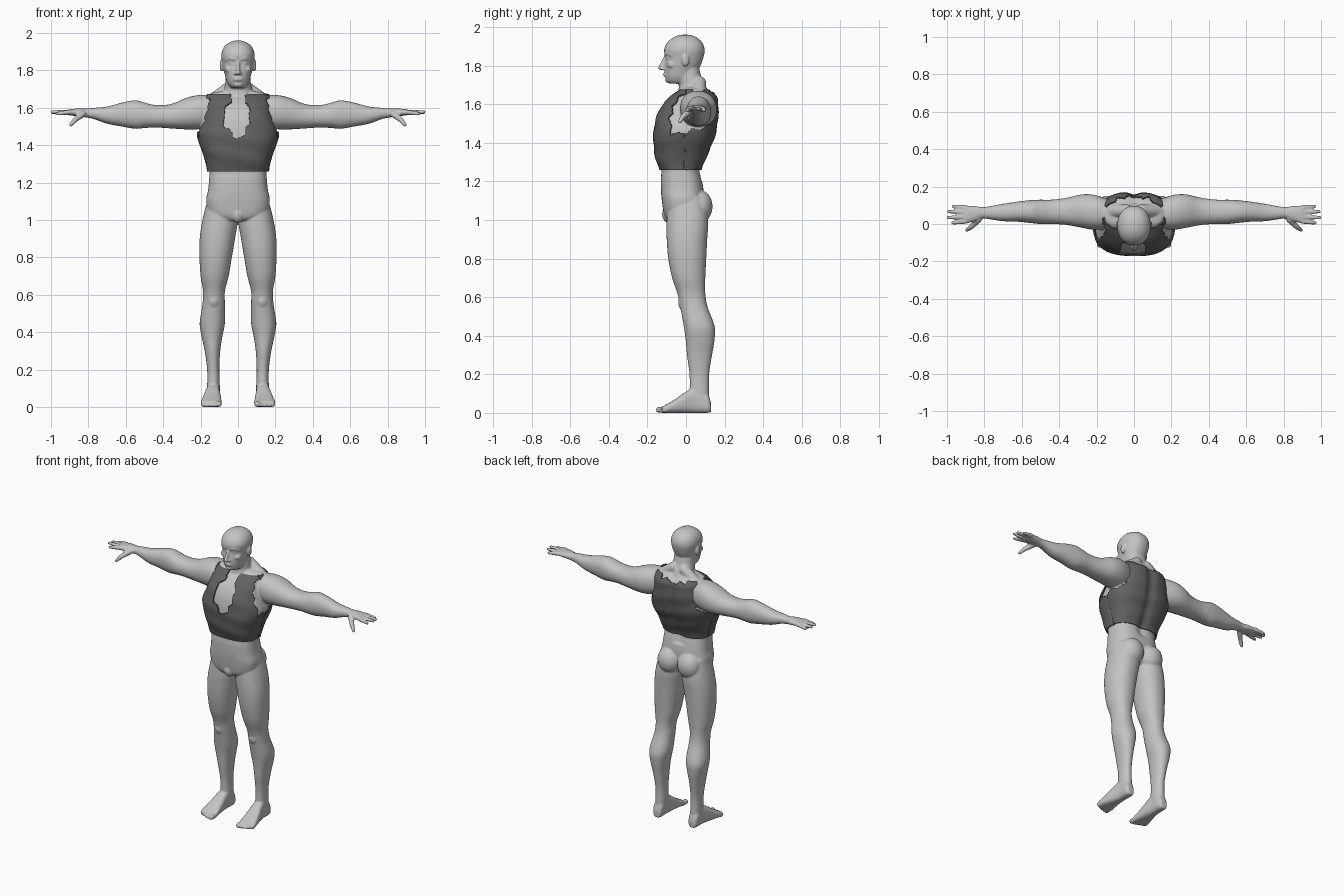
import bpy
import bmesh
from math import cos, sin, pi, exp, copysign
from mathutils import Vector, Matrix

if "Cube" in bpy.data.objects:
    bpy.data.objects.remove(bpy.data.objects["Cube"], do_unlink=True)


def make_material(name, value):
    mat = bpy.data.materials.new(name)
    mat.use_nodes = True
    colour = (value, value, value, 1)
    mat.diffuse_color = colour
    shader = mat.node_tree.nodes["Principled BSDF"]
    shader.inputs["Base Color"].default_value = colour
    shader.inputs["Roughness"].default_value = 0.7
    return mat


def interpolate(rows, steps):
    """Smooth spline through the key rows."""
    result = []
    for i in range(len(rows) - 1):
        before, start = rows[max(i - 1, 0)], rows[i]
        end, after = rows[i + 1], rows[min(i + 2, len(rows) - 1)]
        for k in range(steps):
            t = k / steps
            result.append([
                b + t * (c - a) / 2 + t * t * (a - 2.5 * b + 2 * c - d / 2)
                + t ** 3 * (1.5 * (b - c) + (d - a) / 2)
                for a, b, c, d in zip(before, start, end, after)])
    return result + [list(rows[-1])]


def loft(bm, axis, rows, power=2.2, sides=40, steps=5, caps=True):
    """Skin rounded sections; each row is position, low a, high a, low b, high b."""
    rings = []
    for t, a0, a1, b0, b1 in interpolate(rows, steps):
        ring = []
        for k in range(sides):
            angle = 2 * pi * k / sides
            c, s = (copysign(abs(f) ** (2 / power), f) for f in (cos(angle), sin(angle)))
            a = (a0 + a1) / 2 + c * (a1 - a0) / 2
            b = (b0 + b1) / 2 + s * (b1 - b0) / 2
            ring.append(bm.verts.new({"x": (t, a, b), "y": (a, t, b), "z": (a, b, t)}[axis]))
        rings.append(ring)
    for low, high in zip(rings, rings[1:]):
        for k in range(sides):
            n = (k + 1) % sides
            bm.faces.new((low[k], low[n], high[n], high[k]))
    if caps:
        bm.faces.new(rings[0])
        bm.faces.new(rings[-1])
    return [v for ring in rings for v in ring]


def blob(bm, centre, radii):
    matrix = Matrix.Translation(centre) @ Matrix.Diagonal((*radii, 1))
    bmesh.ops.create_icosphere(bm, subdivisions=3, radius=1, matrix=matrix)


def limb(bm, *joints):
    """Chain of tapered rods with round joints, each joint is (point, radius)."""
    for point, r in joints:
        blob(bm, point, (r, r, r))
    for (p, r), (q, s) in zip(joints, joints[1:]):
        p, q = Vector(p), Vector(q)
        turn = (q - p).to_track_quat('Z', 'Y').to_matrix().to_4x4()
        bmesh.ops.create_cone(bm, cap_ends=True, segments=16, radius1=r, radius2=s,
                              depth=(q - p).length,
                              matrix=Matrix.Translation((p + q) / 2) @ turn)


def symmetric(rows, inset=0):
    return [(z, inset - w, w - inset, f + inset, b - inset) for z, w, f, b in rows]


def spine_groove(verts):
    for v in verts:
        if v.co.y > 0 and v.co.z > 1.2:
            v.co.y -= 0.014 * exp(-(v.co.x / 0.03) ** 2)


def finish(bm, name, mat, modifier, **settings):
    bmesh.ops.recalc_face_normals(bm, faces=bm.faces[:])
    mesh = bpy.data.meshes.new(name)
    bm.to_mesh(mesh)
    bm.free()
    mesh.materials.append(mat)
    ob = bpy.data.objects.new(name, mesh)
    bpy.context.collection.objects.link(ob)
    bpy.ops.object.select_all(action='DESELECT')
    ob.select_set(True)
    bpy.context.view_layer.objects.active = ob
    mod = ob.modifiers.new(modifier.title(), modifier)
    for key, value in settings.items():
        setattr(mod, key, value)
    if modifier == 'REMESH':
        soften = ob.modifiers.new("Soften", 'SMOOTH')
        soften.factor, soften.iterations = 0.5, 4
    for mod in list(ob.modifiers):
        bpy.ops.object.modifier_apply(modifier=mod.name)
    bpy.ops.object.shade_smooth_by_angle(angle=pi / 3)
    return ob


skin = make_material("light grey skin", 0.55)
cloth = make_material("dark grey cloth", 0.12)

# Outer shape of the vest: height, half width, front, back
vest_rows = [(1.26, .165, -.14, .085), (1.3, .172, -.155, .1), (1.36, .19, -.168, .125),
             (1.42, .212, -.172, .15), (1.46, .22, -.17, .16), (1.5, .21, -.165, .167),
             (1.55, .193, -.152, .172), (1.6, .18, -.125, .172), (1.64, .175, -.085, .163),
             (1.675, .165, -.035, .13)]

body = bmesh.new()

# Leg
loft(body, "z", [
    (1.12, .01, .16, -.09, .1), (1, .002, .19, -.1, .115), (.9, .016, .205, -.1, .11),
    (.8, .033, .206, -.092, .105), (.7, .05, .2, -.072, .1), (.62, .07, .187, -.045, .1),
    (.55, .07, .19, -.03, .112), (.45, .07, .205, -.012, .148), (.38, .083, .195, -.002, .148),
    (.3, .095, .178, .005, .135), (.2, .1, .165, .018, .12), (.1, .097, .165, .02, .12),
    (.03, .1, .165, .03, .125)])
blob(body, (.13, -.005, .57), (.035, .035, .045))
blob(body, (.075, .07, 1.07), (.078, .068, .085))

# Foot and toes
loft(body, "y", [
    (.13, .112, .153, .005, .05), (.11, .1, .165, 0, .1), (.05, .098, .168, 0, .13),
    (0, .094, .178, 0, .11), (-.05, .09, .19, 0, .075), (-.1, .086, .2, 0, .045),
    (-.125, .09, .195, 0, .032)], power=2.8)
for i in range(5):
    r = .011 if i else .016
    x = .102 + .021 * i
    limb(body, ((x, -.1, .018), r), ((x, -.141 + .004 * i * i / 2, r), r))

# Arm and palm
loft(body, "x", [
    (.1, .01, .115, 1.53, 1.65), (.16, -.025, .14, 1.495, 1.668), (.22, -.03, .157, 1.485, 1.667),
    (.28, -.02, .158, 1.485, 1.652), (.36, -.005, .14, 1.49, 1.62), (.44, 0, .13, 1.495, 1.615),
    (.5, 0, .13, 1.492, 1.628), (.55, .005, .128, 1.488, 1.64), (.62, .012, .12, 1.5, 1.628),
    (.7, .015, .108, 1.515, 1.607), (.77, .025, .095, 1.54, 1.6), (.81, .03, .09, 1.548, 1.596),
    (.85, .015, .096, 1.554, 1.597), (.9, .003, .098, 1.56, 1.592), (.92, .01, .09, 1.565, 1.585)])

# Fingers and thumb
for base, tip in ((.088, (.966, .095, 1.568)), (.064, (.99, .066, 1.575)),
                  (.039, (.994, .034, 1.578)), (.014, (.968, .006, 1.568))):
    limb(body, ((.9, base, 1.577), .0135), (tip, .0095))
limb(body, ((.83, .025, 1.567), .018), ((.87, -.015, 1.537), .014), ((.893, -.032, 1.51), .01))

# Shoulder slope, ear, brow, eye, cheek and nostril
limb(body, ((.04, .07, 1.71), .035), ((.15, .07, 1.63), .036))
blob(body, (.088, -.002, 1.827), (.01, .019, .034))
limb(body, ((.014, -.106, 1.86), .008), ((.038, -.1, 1.864), .009), ((.062, -.076, 1.856), .009))
blob(body, (.033, -.09, 1.84), (.016, .013, .009))
blob(body, (.05, -.074, 1.805), (.022, .024, .02))
blob(body, (.013, -.119, 1.783), (.009, .012, .008))

# Mirror everything made so far to the other side
copy = bmesh.ops.duplicate(body, geom=body.verts[:] + body.edges[:] + body.faces[:])
for v in copy["geom"]:
    if isinstance(v, bmesh.types.BMVert):
        v.co.x = -v.co.x

# Torso, following the vest from inside
hips = [(1, .08, -.1, .05), (1.03, .15, -.114, .08), (1.1, .17, -.125, .09),
        (1.16, .16, -.13, .09), (1.22, .154, -.13, .08)]
collar = [(1.69, .08, -.02, .1)]
spine_groove(loft(body, "z", symmetric(hips) + symmetric(vest_rows, .013) + symmetric(collar),
                  power=2.7, sides=60))
blob(body, (0, -.088, 1.03), (.036, .036, .046))

# Neck
loft(body, "z", symmetric([
    (1.6, .09, -.05, .12), (1.66, .083, -.042, .115), (1.7, .074, -.036, .1),
    (1.74, .068, -.04, .08), (1.8, .062, -.03, .065), (1.84, .05, -.02, .05)]))

# Head
loft(body, "z", symmetric([
    (1.706, .035, -.085, .02), (1.718, .048, -.1, .03), (1.74, .06, -.107, .04),
    (1.77, .068, -.111, .055), (1.8, .076, -.111, .075), (1.84, .083, -.106, .09),
    (1.88, .089, -.114, .097), (1.915, .081, -.1, .087), (1.942, .059, -.072, .062),
    (1.957, .028, -.04, .03), (1.96, .01, -.02, .01)]))

# Nose, lips and chin
limb(body, ((0, -.106, 1.848), .008), ((0, -.132, 1.788), .0125))
for z in (1.748, 1.759):
    blob(body, (0, -.107, z), (.026, .011, .0055))
blob(body, (0, -.09, 1.725), (.026, .019, .016))

finish(body, "body", skin, 'REMESH', mode='VOXEL', voxel_size=.0056, use_smooth_shade=True)


# Torn vest with jagged openings
def inside(u, v, outline):
    hit = False
    for (a, b), (c, d) in zip(outline, outline[1:] + outline[:1]):
        if (b > v) != (d > v) and u < a + (v - b) * (c - a) / (d - b):
            hit = not hit
    return hit


arm_hole = [(.05, 1.69), (.02, 1.655), (-.04, 1.645), (-.05, 1.61), (-.075, 1.59),
            (-.07, 1.55), (-.095, 1.53), (-.075, 1.49), (-.085, 1.44), (-.04, 1.455),
            (0, 1.44), (.03, 1.475), (.08, 1.465), (.13, 1.5), (.105, 1.53), (.13, 1.57),
            (.11, 1.6), (.13, 1.63), (.1, 1.65), (.09, 1.69)]
front_opening = [(-.045, 1.69), (-.032, 1.635), (-.07, 1.605), (-.08, 1.5), (-.038, 1.48),
                 (-.03, 1.445), (0, 1.435), (.04, 1.46), (.042, 1.5), (.06, 1.505),
                 (.062, 1.6), (.038, 1.635), (.045, 1.69)]
back_opening = [(-.11, 1.69), (-.09, 1.655), (-.05, 1.665), (-.03, 1.64), (.02, 1.648),
                (.05, 1.665), (.08, 1.65), (.11, 1.69)]

vest = bmesh.new()
cloth_verts = loft(vest, "z", symmetric(vest_rows), power=2.7, sides=180, steps=8, caps=False)
spine_groove(cloth_verts)
bmesh.ops.recalc_face_normals(vest, faces=vest.faces[:])

# Side seams and soft folds
for v in cloth_verts:
    if abs(v.co.x) > .1:
        v.co.x -= copysign(.007, v.co.x) * exp(-((v.co.y + .01) / .005) ** 2)
    v.co.y -= copysign(.002, v.co.y) * (1 + sin(60 * v.co.z + 12 * v.co.x))

torn = []
for face in vest.faces:
    x, y, z = face.calc_center_median()
    neck_outline = front_opening if y < .03 else back_opening
    if inside(x, z, neck_outline) or (abs(x) > .1 and inside(y, z, arm_hole)):
        torn.append(face)
bmesh.ops.delete(vest, geom=torn, context='FACES')
finish(vest, "vest", cloth, 'SOLIDIFY', thickness=.008, offset=-1)
